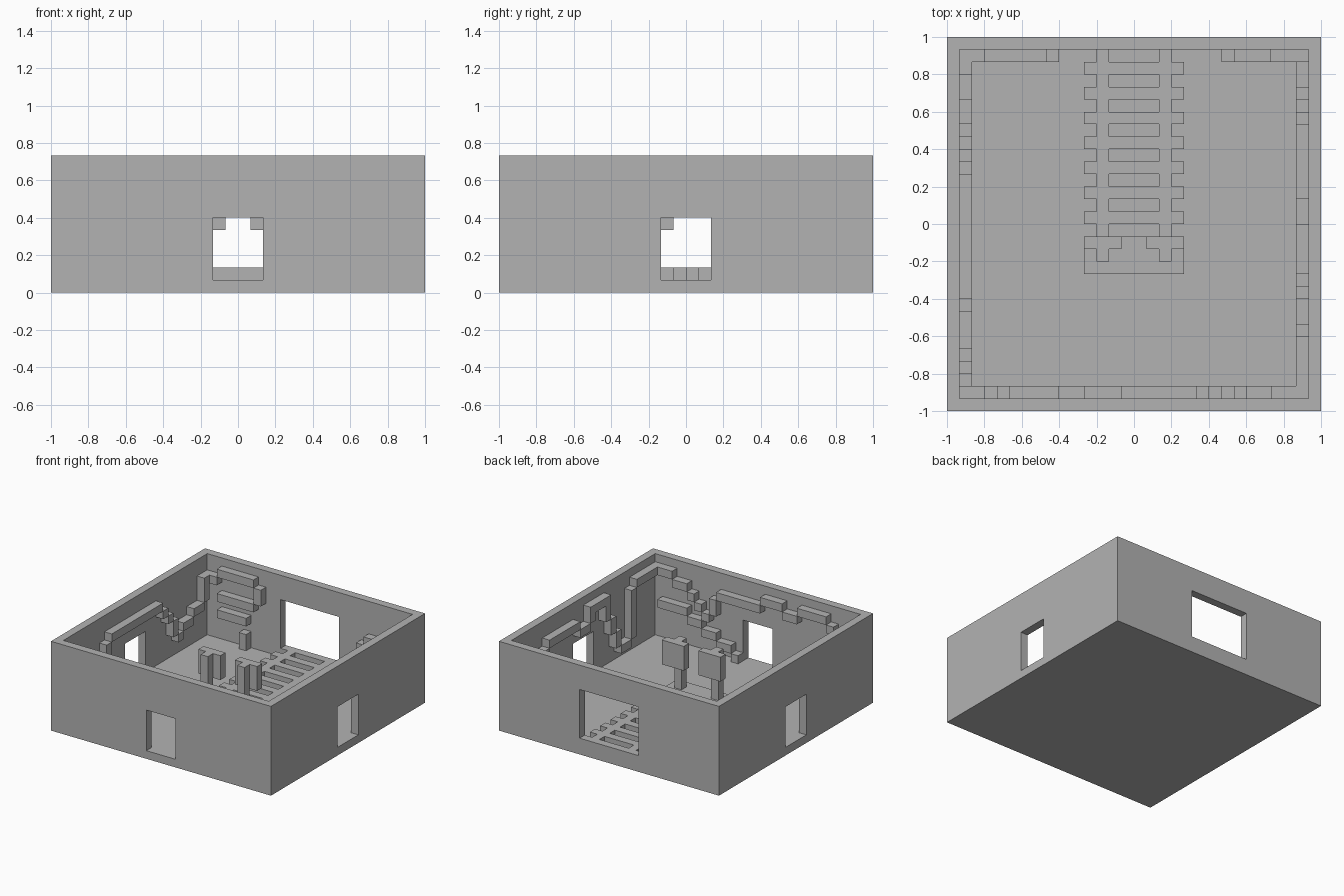
import bpy
import bmesh
from mathutils import Vector

UNIT = 2 / 30          # one block of the grid
HALF, INNER = 15, 14   # outer and inner half width of the room, in blocks
HEIGHT = 11

cube = bpy.data.objects.get("Cube")
if cube:
    bpy.data.objects.remove(cube, do_unlink=True)

grey = bpy.data.materials.new("plain_grey")
grey.use_nodes = True
grey.diffuse_color = (0.45, 0.45, 0.45, 1)
grey.node_tree.nodes["Principled BSDF"].inputs["Base Color"].default_value = grey.diffuse_color


def blocks(name, boxes):
    """One object made of boxes, each given by its low and high corner in blocks."""
    bm = bmesh.new()
    for low, high in boxes:
        low, high = Vector(low), Vector(high)
        for v in bmesh.ops.create_cube(bm, size=1)["verts"]:
            v.co = UNIT * ((low + high) / 2 + v.co * (high - low))
    mesh = bpy.data.meshes.new(name)
    bm.to_mesh(mesh)
    bm.free()
    mesh.materials.append(grey)
    obj = bpy.data.objects.new(name, mesh)
    bpy.context.collection.objects.link(obj)
    return obj


def cut(target, low, high):
    """Subtract one box from the target."""
    cutter = blocks("cutter", [(low, high)])
    cutter.hide_render = True
    mod = target.modifiers.new("opening", "BOOLEAN")
    mod.operation, mod.solver, mod.object = "DIFFERENCE", "EXACT", cutter
    bpy.context.view_layer.objects.active = target
    bpy.ops.object.modifier_apply(modifier=mod.name)
    bpy.data.objects.remove(cutter, do_unlink=True)


# Room shell with a doorway in each wall
room = blocks("room_shell", [((-HALF, -HALF, 0), (HALF, HALF, HEIGHT))])
cut(room, (-INNER, -INNER, 1), (INNER, INNER, HEIGHT + 1))
cut(room, (-2, -HALF - 1, 1), (2, 1 - INNER, 6))
cut(room, (-4, INNER - 1, 2), (4, HALF + 1, 8))
for side in (-1, 1):
    ends = sorted((side * (INNER - 1), side * (HALF + 1)))
    cut(room, (ends[0], -2, 1), (ends[1], 2, 6))

# Track: sleepers under two rails
blocks("track_sleepers", [((-4, y, 1), (4, y + 1, 2)) for y in range(0, INNER, 2)])
blocks("track_rails", [((x, -1, 1), (x + 1, INNER, 2)) for x in (-3, 2)])

# Platform at the end of the track with two signs on posts
blocks("track_end_platform", [((-4, -4, 1), (4, -1, 2))])
for name, x in (("right", -4), ("left", 1)):
    blocks(name + "_sign_panel", [((x, -2, 5), (x + 3, -1, 8))])
    blocks(name + "_sign_post", [((x + 1, -3, 2), (x + 2, -2, 8))])


def ridge(name, wall, start, runs):
    """Stepped line of blocks on a wall; each run is (end, level)."""
    axis, side = wall
    depth = sorted((side * INNER, side * (INNER - 1)))
    spans, before = [], None
    for end, level in runs:
        spans.append((start, end, level, level + 1))
        # Upright joining two runs, on the higher side of the step
        if before is not None and abs(level - before) > 1:
            a = start if level > before else start - 1
            spans.append((a, a + 1, min(level, before) + 1, max(level, before)))
        start, before = end, level
    boxes = []
    for a, b, z0, z1 in spans:
        if axis == "x":
            boxes.append(((depth[0], a, z0), (depth[1], b, z1)))
        else:
            boxes.append(((a, depth[0], z0), (b, depth[1], z1)))
    blocks(name, boxes)


LEFT, RIGHT, FRONT, BACK = ("x", 1), ("x", -1), ("y", -1), ("y", 1)

# Raised stepped lines along the inside of the walls
ridge("left_wall_ridge", LEFT, -14,
      [(-9, 9), (-8, 8), (-6, 2), (-5, 4), (-4, 6), (0, 9), (2, 7),
       (8, 8), (9, 7), (10, 6), (11, 5), (14, 4)])
ridge("front_wall_ridge", FRONT, -14,
      [(-12, 6), (-11, 7), (-10, 8), (-6, 9), (-4, 8), (-1, 9), (5, 8),
       (6, 7), (7, 5), (8, 6), (9, 7), (11, 8), (14, 9)])
ridge("front_wall_lower_ridge", FRONT, 2,
      [(3, 1), (5, 2), (7, 3), (9, 4), (13, 5)])
ridge("right_wall_ridge", RIGHT, -14,
      [(-13, 6), (-12, 5), (-11, 4), (-10, 3), (-7, 2), (-6, 7), (4, 8),
       (5, 7), (6, 6), (7, 5), (8, 3), (10, 4), (12, 5), (14, 8)])
ridge("back_wall_corner_ridge", BACK, 7, [(8, 5), (11, 6), (14, 5)])
ridge("back_wall_upper_loop", BACK, -13, [(-12, 8), (-7, 9), (-6, 8)])
ridge("back_wall_lower_loop", BACK, -12, [(-7, 6), (-6, 7)])
ridge("back_wall_shelf", BACK, -12, [(-8, 4)])
blocks("back_wall_foot", [((-9, INNER - 1, 1), (-8, INNER, 3))])
